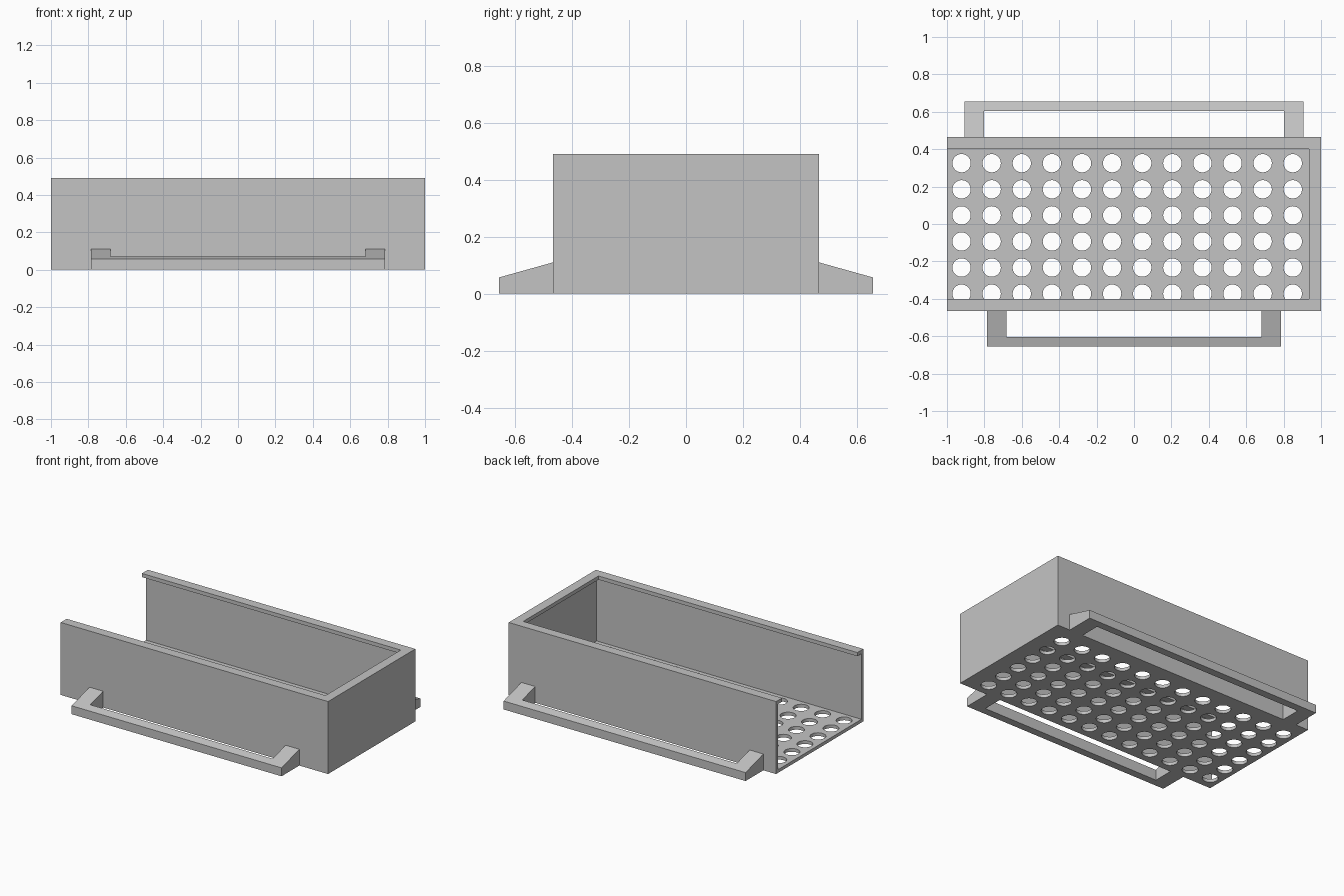
import bpy, bmesh, math
from mathutils import Vector

if "Cube" in bpy.data.objects:
    bpy.data.objects.remove(bpy.data.objects["Cube"])

grey = bpy.data.materials.new("light grey")
grey.diffuse_color = (0.55, 0.55, 0.55, 1)
grey.use_nodes = True
grey.node_tree.nodes["Principled BSDF"].inputs["Base Color"].default_value = grey.diffuse_color

W, D, H = 1.0, 0.466, 0.49      # half length, half depth, height
WALL, LIP, LIP_H, FLOOR = 0.02, 0.064, 0.025, 0.022


def prism(name, outline, sweep):
    """Extrude a closed planar outline along a vector."""
    bm = bmesh.new()
    face = bm.faces.new([bm.verts.new(p) for p in outline])
    res = bmesh.ops.extrude_face_region(bm, geom=[face])
    verts = [v for v in res["geom"] if isinstance(v, bmesh.types.BMVert)]
    bmesh.ops.translate(bm, verts=verts, vec=Vector(sweep))
    bmesh.ops.recalc_face_normals(bm, faces=bm.faces)
    mesh = bpy.data.meshes.new(name)
    bm.to_mesh(mesh)
    bm.free()
    mesh.materials.append(grey)
    ob = bpy.data.objects.new(name, mesh)
    bpy.context.collection.objects.link(ob)
    return ob


def u_band(name, t, z0, z1):
    """Three-sided band, open at the left end, t wide."""
    pts = [(-W, -D), (W, -D), (W, D), (-W, D),
           (-W, D - t), (W - t, D - t), (W - t, -D + t), (-W, -D + t)]
    return prism(name, [(x, y, z0) for x, y in pts], (0, 0, z1 - z0))


# Tray walls and the inward lip around the top
u_band("tray_walls", WALL, 0, H - LIP_H)
u_band("top_lip", LIP, H - LIP_H, H)

# Perforated floor: filled flat curve with circular holes
curve = bpy.data.curves.new("perforated_floor", 'CURVE')
curve.dimensions = '2D'
curve.fill_mode = 'BOTH'
curve.extrude = FLOOR / 2


def loop(points):
    s = curve.splines.new('POLY')
    s.points.add(len(points) - 1)
    for p, (x, y) in zip(s.points, points):
        p.co = (x, y, 0, 1)
    s.use_cyclic_u = True


e = D - WALL
loop([(-W, -e), (W - WALL, -e), (W - WALL, e), (-W, e)])
for i in range(12):
    for j in range(6):
        cx, cy = -0.922 + i * 0.161, 0.325 - j * 0.1395
        loop([(cx + 0.049 * math.cos(a), cy + 0.049 * math.sin(a))
              for a in (k * math.tau / 32 for k in range(32))])
floor = bpy.data.objects.new("perforated_floor", curve)
floor.location.z = FLOOR / 2
bpy.context.collection.objects.link(floor)
bpy.context.view_layer.objects.active = floor
floor.select_set(True)
bpy.ops.object.convert(target='MESH')
floor = bpy.context.view_layer.objects.active
bm = bmesh.new()
bm.from_mesh(floor.data)
bmesh.ops.remove_doubles(bm, verts=bm.verts, dist=1e-4)
bmesh.ops.recalc_face_normals(bm, faces=bm.faces)
bm.to_mesh(floor.data)
bm.free()
floor.data.materials.clear()
floor.data.materials.append(grey)
bpy.ops.object.shade_smooth_by_angle(angle=math.radians(30))

# Sloped handles: two arms and a bar, wider at the back
OUT, BAR, Z_WALL, Z_OUT = 0.656, 0.052, 0.11, 0.057
z_in = Z_OUT + (Z_WALL - Z_OUT) * BAR / (OUT - D)
for side, s, half in (("front", -1, 0.785), ("back", 1, 0.905)):
    inner = half - 0.103
    arm = [(D, 0), (OUT, 0), (OUT, Z_OUT), (D, Z_WALL)]
    bar = [(OUT - BAR, 0), (OUT, 0), (OUT, Z_OUT), (OUT - BAR, z_in)]
    for part, x0, x1, prof in (("left_arm", -half, -inner, arm),
                               ("right_arm", inner, half, arm),
                               ("bar", -inner, inner, bar)):
        prism(f"{side}_handle_{part}", [(x0, s * y, z) for y, z in prof],
              (x1 - x0, 0, 0))
